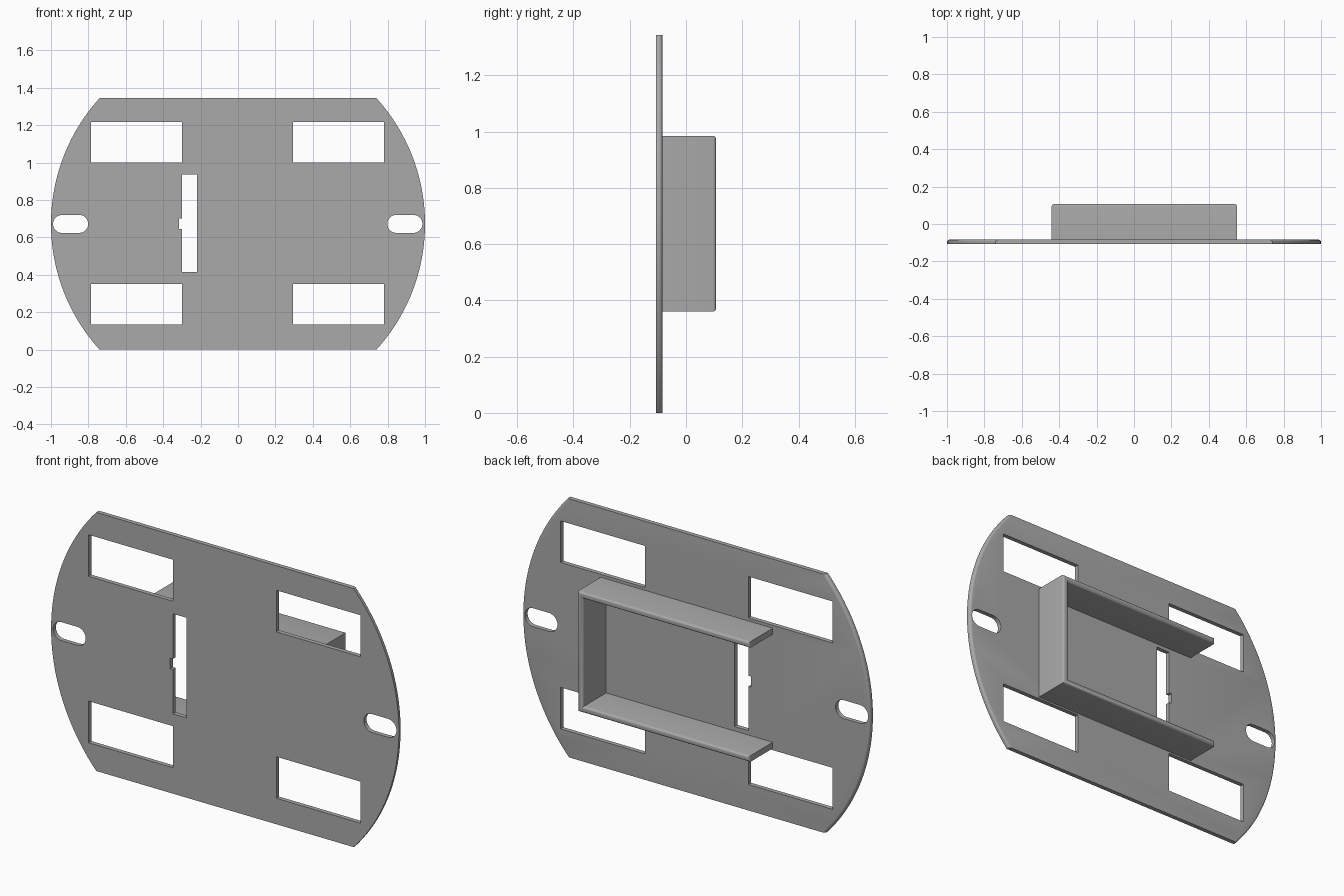
import bpy, bmesh, math

cube = bpy.data.objects.get("Cube")
if cube:
    bpy.data.objects.remove(cube, do_unlink=True)

FRONT, SEAT, BACK = -0.107, -0.084, 0.107   # plate front, plate back, bracket back
MID = 0.672                                 # height of the plate centre

grey = bpy.data.materials.new("plain grey")
grey.use_nodes = True
colour = (0.4, 0.4, 0.4, 1)
grey.diffuse_color = colour
grey.node_tree.nodes["Principled BSDF"].inputs["Base Color"].default_value = colour


def add_prism(bm, profile, y0, y1):
    """Extrude an (x, z) outline from y0 to y1."""
    face = bm.faces.new([bm.verts.new((x, y0, z)) for x, z in profile])
    result = bmesh.ops.extrude_face_region(bm, geom=[face])
    for v in result["geom"]:
        if isinstance(v, bmesh.types.BMVert):
            v.co.y = y1
    bmesh.ops.recalc_face_normals(bm, faces=bm.faces[:])


def round_back(bm, y, radius, keep=lambda e: True):
    """Round the edges lying on the back plane."""
    edges = [e for e in bm.edges
             if all(abs(v.co.y - y) < 1e-5 for v in e.verts) and keep(e)]
    bmesh.ops.bevel(bm, geom=edges, offset=radius, segments=4,
                    profile=0.5, affect='EDGES')


def finish(bm, name):
    mesh = bpy.data.meshes.new(name)
    bm.to_mesh(mesh)
    bm.free()
    mesh.materials.append(grey)
    obj = bpy.data.objects.new(name, mesh)
    bpy.context.collection.objects.link(obj)
    return obj


def smooth(obj):
    bpy.ops.object.select_all(action='DESELECT')
    obj.select_set(True)
    bpy.context.view_layer.objects.active = obj
    bpy.ops.object.shade_smooth_by_angle(angle=math.radians(35))


def arc(cx, cz, r, start, end, steps):
    return [(cx + r * math.cos(a), cz + r * math.sin(a))
            for a in (start + (end - start) * i / steps for i in range(steps + 1))]


def rect(x0, x1, z0, z1):
    return [(x0, z0), (x1, z0), (x1, z1), (x0, z1)]


# Disc with flat top and bottom, back of the curved rim rounded
half = math.asin(MID)
bm = bmesh.new()
add_prism(bm, arc(0, MID, 1, -half, half, 40)
          + arc(0, MID, 1, math.pi - half, math.pi + half, 40), FRONT, SEAT)
round_back(bm, SEAT, 0.012,
           lambda e: abs(e.verts[0].co.z - e.verts[1].co.z) > 1e-4)
plate = finish(bm, "mounting_plate")

# Openings: four windows, two rounded screw slots, one notched slot
bm = bmesh.new()
holes = [rect(x, x + 0.485, z, z + 0.216)
         for x in (-0.785, 0.295) for z in (0.135, 1.0)]
q = math.pi / 2
for x in (-0.895, 0.892):
    holes.append(arc(x + 0.046, MID, 0.048, -q, q, 16)
                 + arc(x - 0.046, MID, 0.048, q, 3 * q, 16))
holes.append([(-0.3, 0.415), (-0.22, 0.415), (-0.22, 0.935), (-0.3, 0.935),
              (-0.3, 0.7), (-0.315, 0.7), (-0.315, 0.645), (-0.3, 0.645)])
for hole in holes:
    add_prism(bm, hole, FRONT - 0.1, SEAT + 0.1)
cutter = finish(bm, "opening_cutter")
cut = plate.modifiers.new("Openings", 'BOOLEAN')
cut.operation = 'DIFFERENCE'
cut.solver = 'EXACT'
cut.object = cutter
bpy.ops.object.select_all(action='DESELECT')
bpy.context.view_layer.objects.active = plate
plate.select_set(True)
bpy.ops.object.modifier_apply(modifier=cut.name)
bpy.data.objects.remove(cutter, do_unlink=True)
smooth(plate)

# U-shaped bracket: two rails joined by an end wall, open at one end
x0, x1, z0, z1, t = -0.44, 0.55, 0.36, 0.985, 0.032
bm = bmesh.new()
add_prism(bm, [(x0, z0), (x1, z0), (x1, z1), (x0, z1), (x0, z1 - t),
               (x1 - t, z1 - t), (x1 - t, z0 + t), (x0, z0 + t)], SEAT, BACK)
round_back(bm, BACK, 0.012)
smooth(finish(bm, "u_bracket"))
